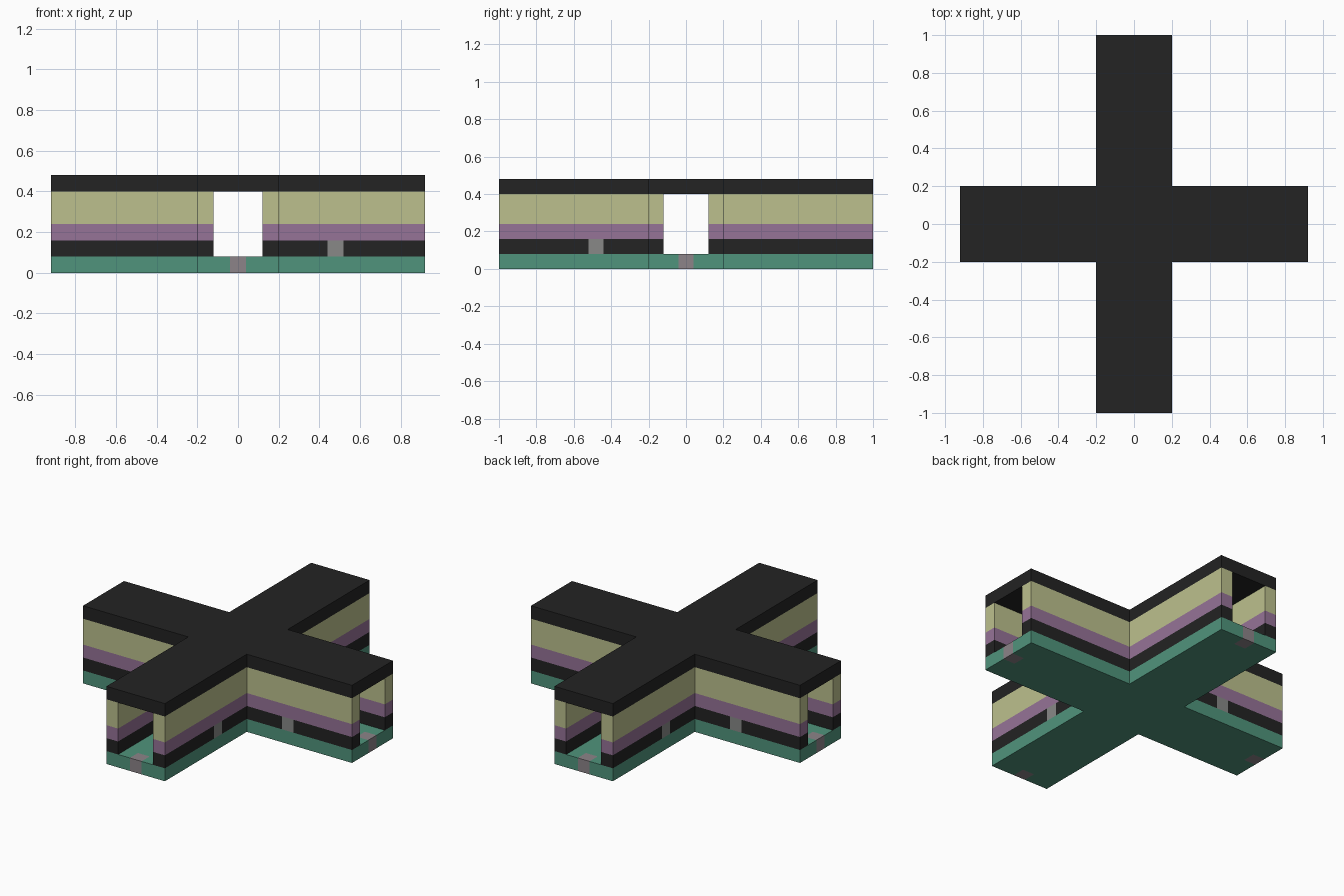
import bpy

cube = bpy.data.objects.get("Cube")
if cube:
    bpy.data.objects.remove(cube, do_unlink=True)

UNIT = 0.08                       # thickness of one block
HALF, INNER = 0.2, 0.12           # half widths of an arm and of its passage
REACH_X, REACH_Y = 0.92, 1.0      # arm lengths
STUD = 0.04                       # half width of a grey block
STUD_AT = 0.48                    # its distance along an arm wall


def linear(c):
    c /= 255
    return c / 12.92 if c <= 0.04045 else ((c + 0.055) / 1.055) ** 2.4


def material(name, *rgb):
    mat = bpy.data.materials.new(name)
    mat.use_nodes = True
    colour = (*[linear(c) for c in rgb], 1)
    mat.diffuse_color = colour
    bsdf = next(n for n in mat.node_tree.nodes if n.type == 'BSDF_PRINCIPLED')
    bsdf.inputs["Base Color"].default_value = colour
    return mat


green = material("green", 80, 148, 124)
black = material("black", 35, 35, 35)
purple = material("purple", 150, 115, 151)
yellow = material("pale yellow", 188, 192, 141)
grey = material("grey", 136, 137, 135)
mauve_grey = material("mauve grey", 140, 132, 137)


def mirrored(*values):
    return sorted({s * v for v in values for s in (-1, 1)})


def in_cross(x, y):
    return min(abs(x), abs(y)) < HALF


def in_wall(x, y):
    return in_cross(x, y) and min(abs(x), abs(y)) > INNER


def slab(name, xs, ys, inside, bottom, height, mat, accent=None, is_accent=None):
    """Flat plan made of the grid cells that pass a test, thickened upward."""
    verts = [(x, y, bottom) for y in ys for x in xs]
    faces, marks = [], []
    n = len(xs)
    for j in range(len(ys) - 1):
        for i in range(n - 1):
            cx, cy = (xs[i] + xs[i + 1]) / 2, (ys[j] + ys[j + 1]) / 2
            if inside(cx, cy):
                a = j * n + i
                faces.append((a, a + 1, a + n + 1, a + n))
                marks.append(bool(is_accent and is_accent(cx, cy)))
    used = sorted({v for f in faces for v in f})
    index = {v: k for k, v in enumerate(used)}
    mesh = bpy.data.meshes.new(name)
    mesh.from_pydata([verts[v] for v in used], [],
                     [[index[v] for v in f] for f in faces])
    mesh.materials.append(mat)
    if accent:
        mesh.materials.append(accent)
    for poly, mark in zip(mesh.polygons, marks):
        poly.material_index = int(mark)
    obj = bpy.data.objects.new(name, mesh)
    bpy.context.collection.objects.link(obj)
    mod = obj.modifiers.new("thickness", 'SOLIDIFY')
    mod.thickness = height
    mod.offset = 1


# Floor with a grey block in the middle of each arm end
slab("floor", mirrored(STUD, HALF, REACH_X - UNIT, REACH_X),
     mirrored(STUD, HALF, REACH_Y - UNIT, REACH_Y), in_cross, 0, UNIT,
     green, mauve_grey,
     lambda x, y: min(abs(x), abs(y)) < STUD
     and (abs(x) > REACH_X - UNIT or abs(y) > REACH_Y - UNIT))

# Lowest wall course with grey blocks in two opposite corners
slab("lower_wall", mirrored(INNER, HALF, STUD_AT - STUD, STUD_AT + STUD, REACH_X),
     mirrored(INNER, HALF, STUD_AT - STUD, STUD_AT + STUD, REACH_Y),
     in_wall, UNIT, UNIT, black, grey,
     lambda x, y: x * y < 0 and abs(max(abs(x), abs(y)) - STUD_AT) < STUD)

# Upper wall courses
wall_x, wall_y = mirrored(INNER, HALF, REACH_X), mirrored(INNER, HALF, REACH_Y)
slab("middle_wall", wall_x, wall_y, in_wall, 2 * UNIT, UNIT, purple)
slab("upper_wall", wall_x, wall_y, in_wall, 3 * UNIT, 2 * UNIT, yellow)

# Roof
slab("roof", mirrored(HALF, REACH_X), mirrored(HALF, REACH_Y), in_cross,
     5 * UNIT, UNIT, black)
